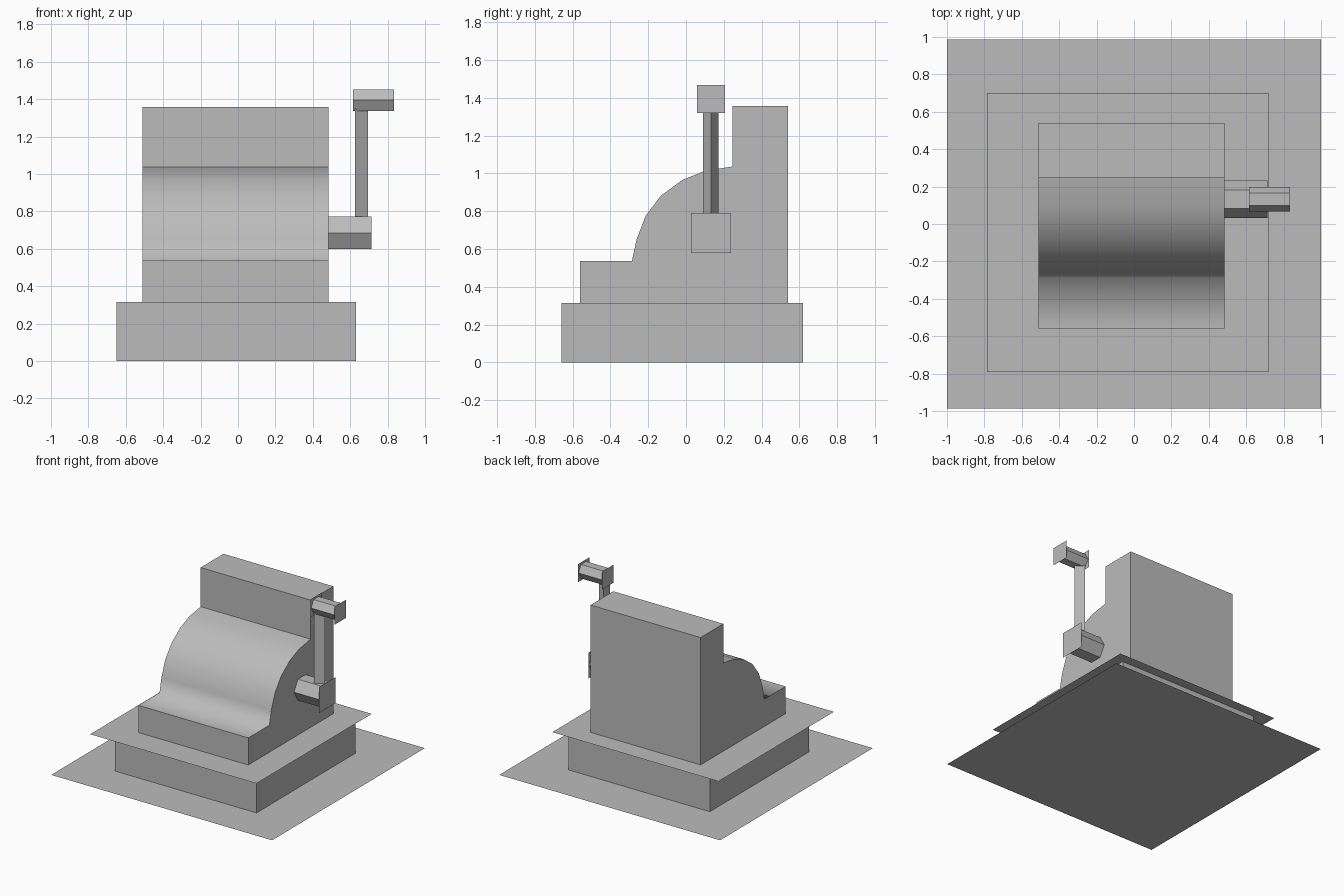
import bpy
import bmesh
from math import cos, sin, pi
from mathutils import Vector

cube = bpy.data.objects.get("Cube")
if cube:
    bpy.data.objects.remove(cube, do_unlink=True)

# Single grey finish
grey = bpy.data.materials.new("plain grey")
grey.use_nodes = True
colour = (0.5, 0.5, 0.5, 1)
grey.diffuse_color = colour
grey.node_tree.nodes["Principled BSDF"].inputs["Base Color"].default_value = colour


def finish(name, bm):
    bmesh.ops.recalc_face_normals(bm, faces=bm.faces)
    mesh = bpy.data.meshes.new(name)
    bm.to_mesh(mesh)
    bm.free()
    mesh.materials.append(grey)
    obj = bpy.data.objects.new(name, mesh)
    bpy.context.collection.objects.link(obj)
    return obj


def extrude(name, points, offset, caps=True):
    """Sweep a closed outline along an offset; the first cap is optional too."""
    bm = bmesh.new()
    a = [bm.verts.new(p) for p in points]
    b = [bm.verts.new(Vector(p) + Vector(offset)) for p in points]
    for i in range(len(a)):
        j = (i + 1) % len(a)
        bm.faces.new((a[i], a[j], b[j], b[i]))
    if caps:
        bm.faces.new(a)
        bm.faces.new(b)
    return finish(name, bm)


def sheet(name, points):
    bm = bmesh.new()
    bm.faces.new([bm.verts.new(p) for p in points])
    bm.normal_update()
    mesh_obj = finish(name, bm)
    return mesh_obj


def rect_xy(x0, x1, y0, y1, z):
    return [(x0, y0, z), (x1, y0, z), (x1, y1, z), (x0, y1, z)]


def end_plate(name, x, y, z, half):
    sheet(name, [(x, y + s * half, z + t * half)
                 for s, t in ((-1, -1), (1, -1), (1, 1), (-1, 1))])


def hex_bar(name, x0, x1, y, z, radius):
    outline = [(x0, y + radius * cos(k * pi / 3), z + radius * sin(k * pi / 3))
               for k in range(6)]
    extrude(name, outline, (x1 - x0, 0, 0))


# Ground sheet, plinth and the overhanging sheet on it
sheet("ground_sheet", rect_xy(-1, 1, -0.987, 0.987, 0))
extrude("plinth", rect_xy(-0.65, 0.63, -0.66, 0.62, 0), (0, 0, 0.315))
sheet("plinth_top_sheet", rect_xy(-0.785, 0.72, -0.79, 0.70, 0.315))

# Body: side profile with a step, a rounded front and a tall back
profile = [(-0.56, 0.315), (-0.56, 0.537), (-0.286, 0.537), (-0.262, 0.65),
           (-0.213, 0.777), (-0.133, 0.882), (-0.02, 0.965), (0.098, 1.013),
           (0.246, 1.037), (0.246, 1.357), (0.54, 1.357), (0.54, 0.315)]
body = extrude("body", [(-0.51, y, z) for y, z in profile], (0.995, 0, 0))
# Step and rounded front share soft shading
for face in body.data.polygons:
    c = face.center
    face.use_smooth = face.normal.z > 0.1 and c.z < 1.1

# Crank: hub, triangular arm and grip
crank_y, hub_z, grip_z = 0.132, 0.685, 1.395
hex_bar("crank_hub", 0.48, 0.715, crank_y, hub_z, 0.1)
end_plate("hub_end_plate", 0.716, crank_y, hub_z, 0.106)

arm_r = 0.047
arm = [(0.648 + arm_r * cos(k * 2 * pi / 3), crank_y + arm_r * sin(k * 2 * pi / 3), hub_z)
       for k in range(3)]
extrude("crank_arm", arm, (0, 0, grip_z - hub_z))

hex_bar("crank_grip", 0.616, 0.834, crank_y, grip_z, 0.066)
for side, x in (("inner", 0.615), ("outer", 0.835)):
    end_plate("grip_" + side + "_plate", x, crank_y, grip_z, 0.074)
